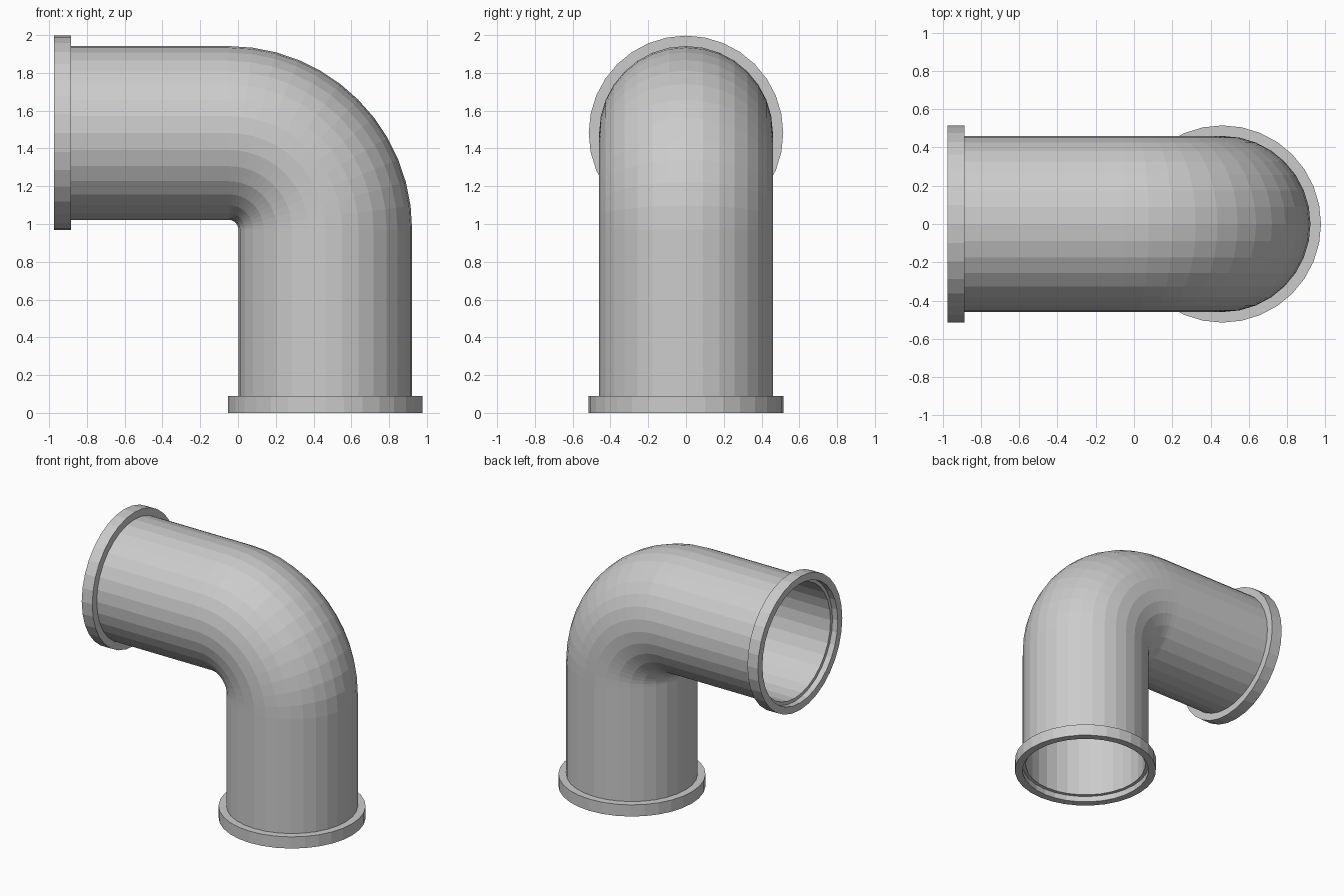
import bpy, bmesh
from math import sin, cos, pi
from mathutils import Vector

if "Cube" in bpy.data.objects:
    bpy.data.objects.remove(bpy.data.objects["Cube"])

SIDES = 32
R_OUT, R_IN, R_FLANGE = 0.46, 0.435, 0.515
BEND = Vector((-0.05, 0, 0.97))      # centre of the bend
R_BEND = 0.512
RECESS, FLANGE = 0.045, 0.09         # pipe end set back inside the collar
BOTTOM, END = 0.0, -0.975            # outer faces of the two collars


def section(centre, out, r):
    """Ring of points in the plane spanned by `out` and y."""
    return [centre + out * (r * cos(2 * pi * k / SIDES))
            + Vector((0, r * sin(2 * pi * k / SIDES), 0)) for k in range(SIDES)]


def skin(name, rings):
    """Join rings into a closed, flat-shaded tube (last ring meets the first)."""
    bm = bmesh.new()
    rows = [[bm.verts.new(p) for p in ring] for ring in rings]
    for i, a in enumerate(rows):
        b = rows[(i + 1) % len(rows)]
        for k in range(SIDES):
            n = (k + 1) % SIDES
            bm.faces.new((a[k], a[n], b[n], b[k]))
    bmesh.ops.recalc_face_normals(bm, faces=bm.faces)
    me = bpy.data.meshes.new(name)
    bm.to_mesh(me)
    bm.free()
    ob = bpy.data.objects.new(name, me)
    bpy.context.collection.objects.link(ob)
    return ob


# Path: up the vertical leg, round the bend, along the horizontal leg
X, Z = Vector((1, 0, 0)), Vector((0, 0, 1))
axis_x = BEND.x + R_BEND
axis_z = BEND.z + R_BEND
path = [(Vector((axis_x, 0, BOTTOM + RECESS)), X)]
STEPS = 12
for i in range(STEPS + 1):
    t = pi / 2 * i / STEPS
    out = X * cos(t) + Z * sin(t)
    path.append((BEND + out * R_BEND, out))
path.append((Vector((END + RECESS, 0, axis_z)), Z))

# Elbow pipe with wall thickness
skin("elbow_pipe", [section(c, o, R_OUT) for c, o in path]
     + [section(c, o, R_IN) for c, o in reversed(path)])


# Collars at both openings
def collar(name, face, along, out):
    profile = [(R_FLANGE, 0), (R_FLANGE, FLANGE), (R_OUT, FLANGE), (R_OUT, 0)]
    skin(name, [section(face + along * d, out, r) for r, d in profile])


collar("bottom_collar", Vector((axis_x, 0, BOTTOM)), Z, X)
collar("end_collar", Vector((END, 0, axis_z)), X, Z)
